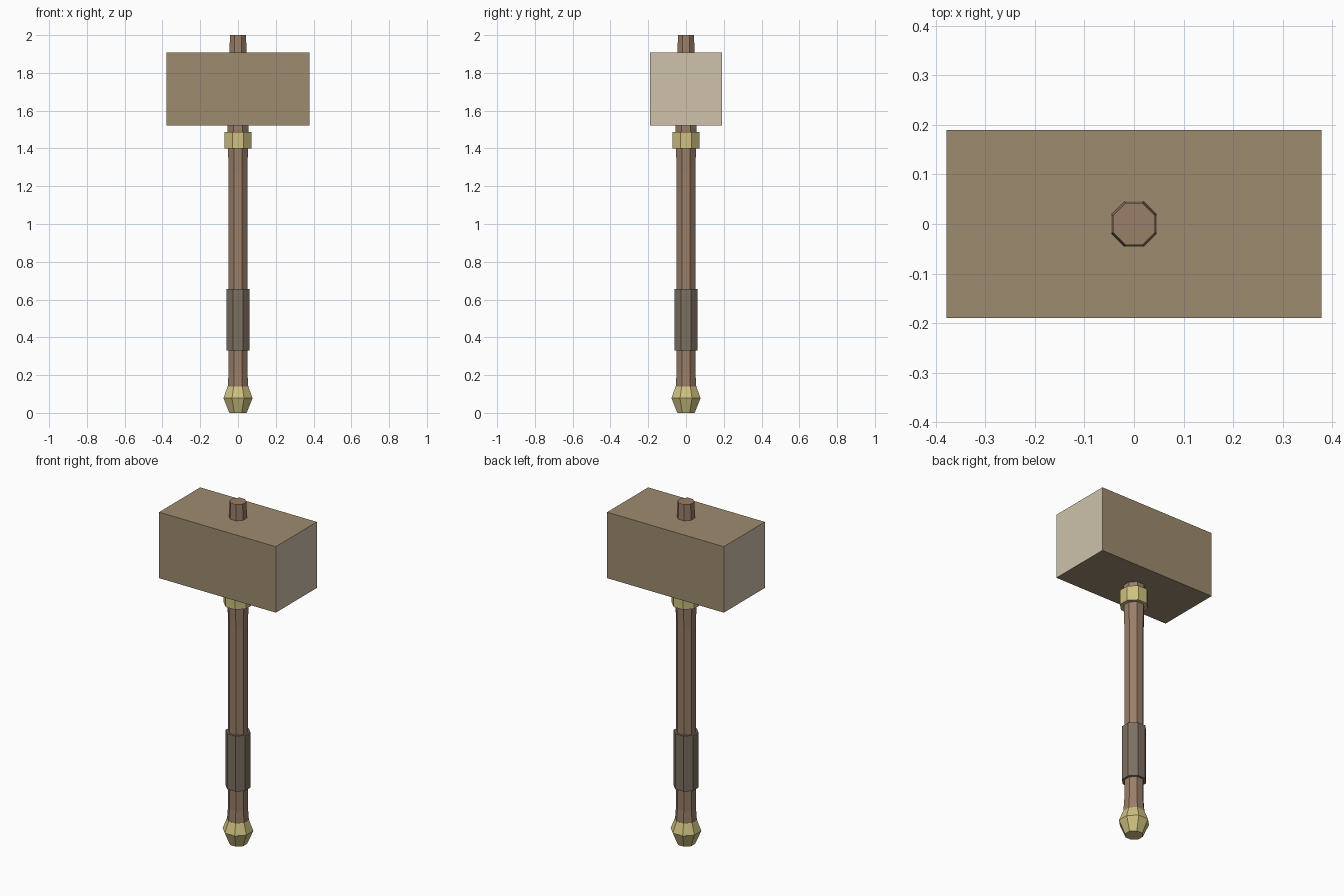
import bpy, bmesh, math

if "Cube" in bpy.data.objects:
    bpy.data.objects.remove(bpy.data.objects["Cube"])

SIDES = 8


def material(name, color):
    m = bpy.data.materials.new(name)
    m.diffuse_color = (*color, 1)
    m.use_nodes = True
    m.node_tree.nodes["Principled BSDF"].inputs["Base Color"].default_value = m.diffuse_color
    return m


def finish(bm, name, *mats):
    bmesh.ops.recalc_face_normals(bm, faces=bm.faces)
    mesh = bpy.data.meshes.new(name)
    bm.to_mesh(mesh)
    bm.free()
    for m in mats:
        mesh.materials.append(m)
    obj = bpy.data.objects.new(name, mesh)
    bpy.context.collection.objects.link(obj)
    return obj


def octagon_stack(name, profile, mat):
    """Capped octagonal solid from (half width across flats, z) pairs."""
    bm = bmesh.new()
    rings = []
    for half, z in profile:
        r = half / math.cos(math.pi / SIDES)
        angles = [(i + 0.5) * 2 * math.pi / SIDES for i in range(SIDES)]
        rings.append([bm.verts.new((r * math.cos(a), r * math.sin(a), z)) for a in angles])
    for low, high in zip(rings, rings[1:]):
        for i in range(SIDES):
            j = (i + 1) % SIDES
            bm.faces.new((low[i], low[j], high[j], high[i]))
    bm.faces.new(rings[0][::-1])
    bm.faces.new(rings[-1])
    return finish(bm, name, mat)


wood = material("handle_wood", (0.32, 0.21, 0.14))
leather = material("grip_leather", (0.20, 0.16, 0.12))
brass = material("brass", (0.62, 0.53, 0.22))
head_side = material("head_side", (0.34, 0.26, 0.16))
head_end = material("head_end", (0.62, 0.54, 0.41))

# Handle, slightly flared at the pommel and collar, running through the head
octagon_stack("handle", [(0.055, 0.12), (0.054, 0.15), (0.050, 0.21), (0.050, 1.28),
                         (0.055, 1.50), (0.047, 1.88), (0.042, 2.0)], wood)

# Grip wrap
octagon_stack("grip", [(0.062, 0.33), (0.062, 0.655)], leather)

# Brass fittings
octagon_stack("pommel", [(0.046, 0.0), (0.077, 0.078), (0.055, 0.14)], brass)
octagon_stack("collar", [(0.072, 1.40), (0.072, 1.487)], brass)

# Block head with paler striking faces
bm = bmesh.new()
bmesh.ops.create_cube(bm, size=1)
bmesh.ops.scale(bm, vec=(0.756, 0.38, 0.386), verts=bm.verts)
bmesh.ops.translate(bm, vec=(0, 0, 1.714), verts=bm.verts)
bm.normal_update()
for f in bm.faces:
    f.material_index = 1 if abs(f.normal.x) > 0.9 else 0
finish(bm, "hammer_head", head_side, head_end)
